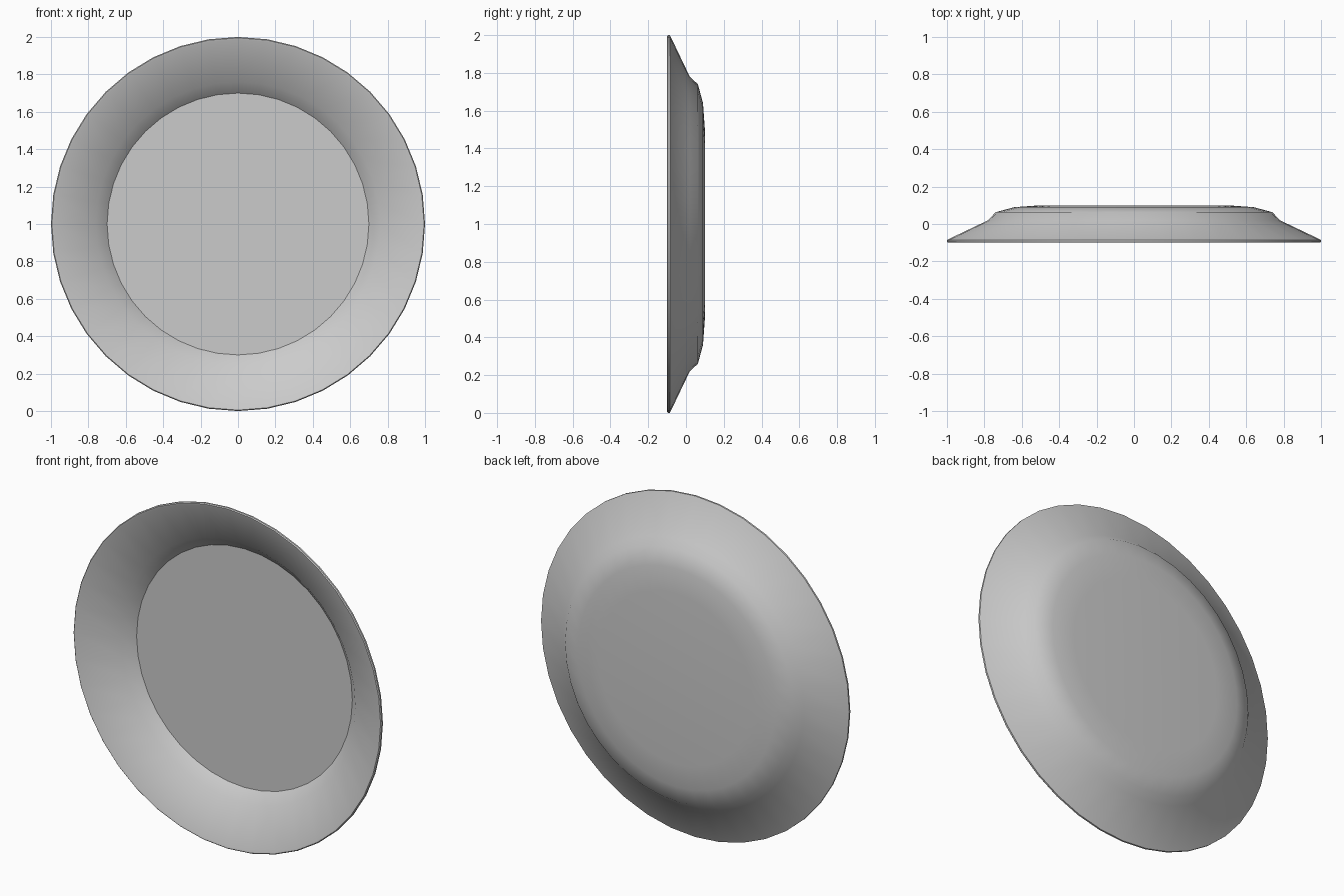
import bpy, bmesh
from math import tau
from mathutils import Vector, Matrix

if "Cube" in bpy.data.objects:
    bpy.data.objects.remove(bpy.data.objects["Cube"])

SIDES = 40
# Closed plate section as (radius, depth): dish floor, wall, rim, then the back
PROFILE = [(0, 0.06), (0.70, 0.06), (0.76, 0.002), (0.985, -0.098),
           (0.995, -0.10), (1.0, -0.095), (1.0, -0.085),
           (0.78, 0.02), (0.74, 0.063), (0.64, 0.09), (0.50, 0.10), (0, 0.10)]

# Plate: section spun around the y axis through z = 1
bm = bmesh.new()
verts = [bm.verts.new((0, y, 1 + r)) for r, y in PROFILE]
edges = [bm.edges.new(pair) for pair in zip(verts, verts[1:])]
bmesh.ops.spin(bm, geom=verts + edges, cent=Vector((0, 0, 1)), axis=(0, 1, 0),
               angle=tau, steps=SIDES, use_merge=False)
bmesh.ops.remove_doubles(bm, verts=bm.verts[:], dist=0.0005)
bmesh.ops.recalc_face_normals(bm, faces=bm.faces[:])

mesh = bpy.data.meshes.new("plate")
bm.to_mesh(mesh)
bm.free()
plate = bpy.data.objects.new("plate", mesh)
bpy.context.collection.objects.link(plate)

# Smooth glaze with a crisp edge around the dish floor
bpy.context.view_layer.objects.active = plate
plate.select_set(True)
bpy.ops.object.shade_smooth_by_angle(angle=0.65)
